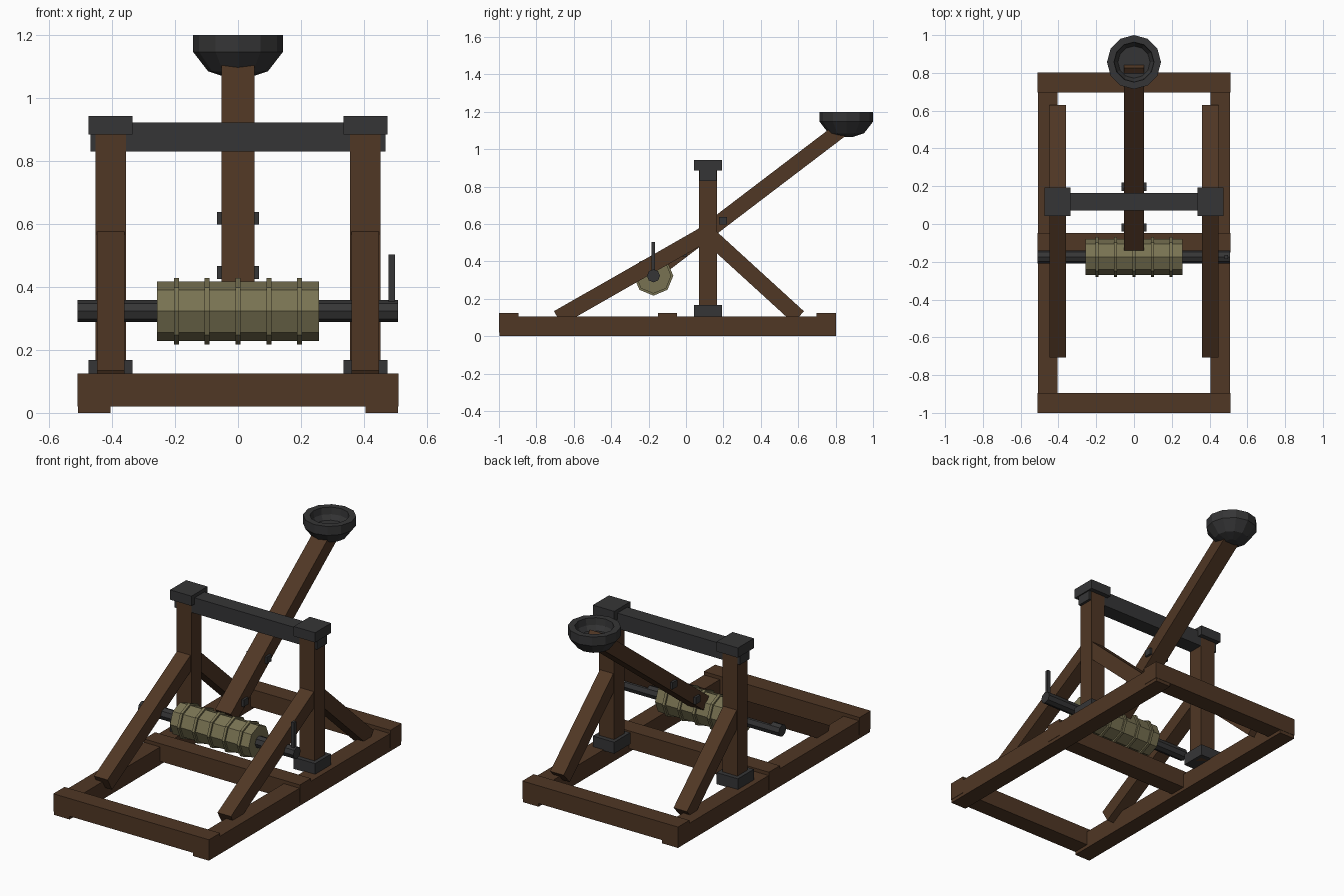
import bpy, bmesh, math
from mathutils import Matrix

if "Cube" in bpy.data.objects:
    bpy.data.objects.remove(bpy.data.objects["Cube"])


def material(name, rgb):
    m = bpy.data.materials.new(name)
    m.diffuse_color = (*rgb, 1)
    m.use_nodes = True
    m.node_tree.nodes["Principled BSDF"].inputs["Base Color"].default_value = m.diffuse_color
    return m


WOOD = material("dark wood", (0.080, 0.038, 0.018))
IRON = material("dark iron", (0.036, 0.036, 0.037))
ROPE = material("olive rope", (0.190, 0.170, 0.085))


def finish(name, bm, mat):
    bmesh.ops.recalc_face_normals(bm, faces=bm.faces)
    me = bpy.data.meshes.new(name)
    bm.to_mesh(me)
    bm.free()
    me.materials.append(mat)
    ob = bpy.data.objects.new(name, me)
    bpy.context.collection.objects.link(ob)
    return ob


def box(name, x, y, z, mat):
    """Box from (min, max) ranges."""
    bm = bmesh.new()
    c = [(a + b) / 2 for a, b in (x, y, z)]
    s = [b - a for a, b in (x, y, z)]
    bmesh.ops.create_cube(bm, size=1, matrix=Matrix.Translation(c) @ Matrix.Diagonal((*s, 1)))
    return finish(name, bm, mat)


def beam(name, x, start, end, width, thick, mat):
    """Square-ended beam between two (y, z) points."""
    dy, dz = end[0] - start[0], end[1] - start[1]
    mid = (x, (start[0] + end[0]) / 2, (start[1] + end[1]) / 2)
    bm = bmesh.new()
    bmesh.ops.create_cube(bm, size=1, matrix=Matrix.Translation(mid)
                          @ Matrix.Rotation(math.atan2(dz, dy), 4, 'X')
                          @ Matrix.Diagonal((width, math.hypot(dy, dz), thick, 1)))
    return finish(name, bm, mat)


def lathe(name, profile, sides, matrix, mat):
    """Turn a (radius, height) profile; its ends are closed by caps."""
    bm = bmesh.new()
    rings = [[bm.verts.new((r * math.cos(2 * math.pi * i / sides),
                            r * math.sin(2 * math.pi * i / sides), h))
              for i in range(sides)] for r, h in profile]
    for a, b in zip(rings, rings[1:]):
        for i in range(sides):
            j = (i + 1) % sides
            bm.faces.new((a[i], a[j], b[j], b[i]))
    bm.faces.new(rings[0])
    bm.faces.new(rings[-1])
    bm.transform(matrix)
    return finish(name, bm, mat)


# Base frame cross beams
for name, y in (("front", (-1.0, -0.895)), ("middle", (-0.15, -0.047)), ("back", (0.697, 0.803))):
    box(name + "_cross_beam", (-0.51, 0.51), y, (0.02, 0.125), WOOD)

# Parts repeated on both sides
for side, s in (("left", -1), ("right", 1)):
    def span(a, b):
        return tuple(sorted((s * a, s * b)))
    box(side + "_rail", span(0.405, 0.508), (-0.998, 0.801), (0, 0.105), WOOD)
    box(side + "_post", span(0.355, 0.453), (0.07, 0.166), (0.10, 0.90), WOOD)
    box(side + "_post_foot", span(0.335, 0.475), (0.043, 0.193), (0.10, 0.168), IRON)
    box(side + "_post_cap", span(0.335, 0.475), (0.043, 0.193), (0.885, 0.943), IRON)
    beam(side + "_front_brace", s * 0.404, (-0.685, 0.097), (0.118, 0.555), 0.088, 0.085, WOOD)
    beam(side + "_back_brace", s * 0.404, (0.602, 0.102), (0.118, 0.544), 0.088, 0.085, WOOD)

# Top stop beam
box("stop_beam", (-0.468, 0.468), (0.072, 0.164), (0.83, 0.922), IRON)

# Throwing arm and its two cross pegs
beam("throwing_arm", 0, (-0.116, 0.385), (0.85, 1.12), 0.104, 0.082, WOOD)
box("upper_arm_peg", (-0.066, 0.066), (0.176, 0.22), (0.598, 0.638), IRON)
box("lower_arm_peg", (-0.066, 0.066), (-0.04, 0.003), (0.426, 0.466), IRON)

# Hollow cup
lathe("cup", [(0.035, 1.065), (0.095, 1.085), (0.143, 1.147), (0.143, 1.2),
              (0.106, 1.2), (0.102, 1.16), (0.085, 1.132)],
      12, Matrix.Translation((0, 0.857, 0)), IRON)

# Winch: axle, drum with raised rope rings, crank handle
winch = Matrix.Translation((0, -0.174, 0.323)) @ Matrix.Rotation(math.pi / 2, 4, 'Y')
lathe("winch_axle", [(0.035, -0.51), (0.035, 0.508)], 8, winch, IRON)
drum = [(0.095, -0.258)]
for i in range(-2, 3):
    c = i * 0.098
    drum += [(0.095, c - 0.008), (0.106, c - 0.008), (0.106, c + 0.008), (0.095, c + 0.008)]
lathe("winch_drum", drum + [(0.095, 0.258)], 8, winch, ROPE)
box("crank_handle", (0.478, 0.498), (-0.185, -0.165), (0.32, 0.503), IRON)
